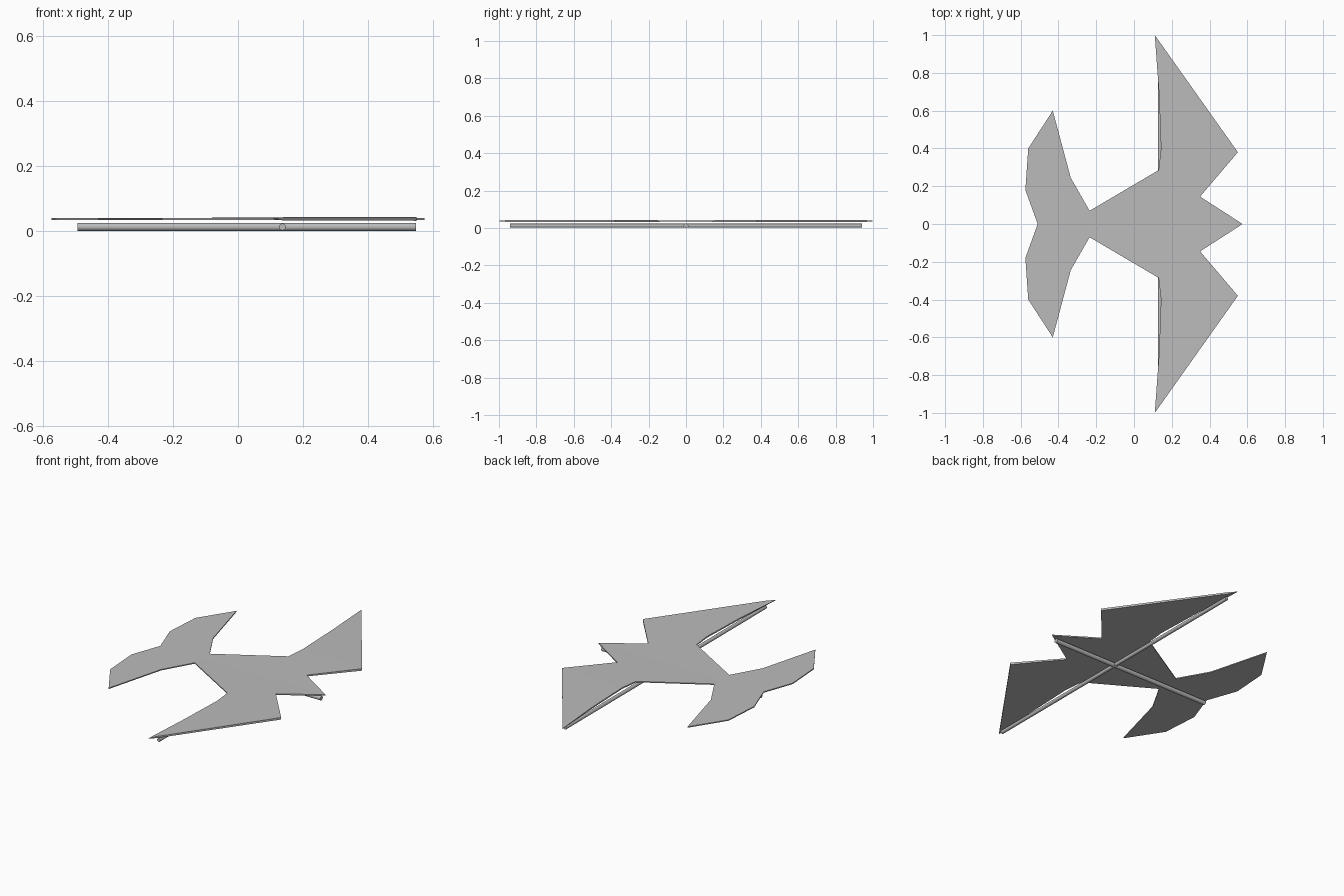
import bpy, bmesh, math

cube = bpy.data.objects.get("Cube")
if cube:
    bpy.data.objects.remove(cube)

grey = bpy.data.materials.new("plain_grey")
grey.use_nodes = True
colour = (0.5, 0.5, 0.5, 1)
grey.diffuse_color = colour
grey.node_tree.nodes["Principled BSDF"].inputs["Base Color"].default_value = colour

SAIL_Z = 0.0375

# Half outline of the bird-shaped sail: name -> (x, y, half thickness)
points = {
    "tail_notch": (-0.51, 0, 0.003), "tail_in": (-0.575, 0.18, 0.003),
    "tail_out": (-0.56, 0.4, 0.003), "tail_tip": (-0.43, 0.6, 0.003),
    "tail_front": (-0.335, 0.245, 0.003), "neck": (-0.235, 0.07, 0.003),
    "neck_mid": (-0.235, 0, 0.003), "root": (0.13, 0.285, 0.003),
    "trail_in": (0.143, 0.4, 0.004), "trail_out": (0.132, 0.7, 0.004),
    "wing_tip": (0.11, 1.0, 0.001), "near_tip": (0.14, 0.958, 0.005),
    "wing_corner": (0.55, 0.38, 0.006), "shoulder": (0.35, 0.145, 0.004),
    "beak": (0.575, 0, 0.003),
}
panels = [
    "tail_notch tail_in tail_out tail_tip tail_front neck neck_mid",
    "neck_mid neck root shoulder beak",
    "root trail_in wing_corner shoulder",
    "trail_in trail_out near_tip wing_corner",
    "trail_out wing_tip near_tip",
]


def build_sail():
    bm = bmesh.new()
    verts = {n: bm.verts.new((x, y, SAIL_Z + h)) for n, (x, y, h) in points.items()}
    for panel in panels:
        bm.faces.new([verts[n] for n in panel.split()])
    # Lower skin and rim
    made = bmesh.ops.extrude_face_region(bm, geom=bm.faces[:], use_keep_orig=True)
    for v in (g for g in made["geom"] if isinstance(g, bmesh.types.BMVert)):
        v.co.z = 2 * SAIL_Z - v.co.z
    # Open the centre seam so the mirrored half joins cleanly
    seam = [f for f in bm.faces if all(abs(v.co.y) < 1e-5 for v in f.verts)]
    bmesh.ops.delete(bm, geom=seam, context="FACES")
    bmesh.ops.recalc_face_normals(bm, faces=bm.faces[:])
    if max(bm.faces, key=lambda f: f.calc_center_median().z).normal.z < 0:
        bmesh.ops.reverse_faces(bm, faces=bm.faces[:])
    mesh = bpy.data.meshes.new("sail")
    bm.to_mesh(mesh)
    bm.free()
    mesh.materials.append(grey)
    sail = bpy.data.objects.new("sail", mesh)
    bpy.context.collection.objects.link(sail)
    mirror = sail.modifiers.new("mirror", "MIRROR")
    mirror.use_axis = (False, True, False)


def rod(name, radius, length, location, rotation):
    bpy.ops.mesh.primitive_cylinder_add(vertices=24, radius=radius, depth=length,
                                        location=location, rotation=rotation)
    obj = bpy.context.object
    obj.name = name
    obj.data.materials.append(grey)
    bpy.ops.object.shade_smooth_by_angle(angle=math.radians(40))


build_sail()
# Crossed rods under the sail
rod("spine_rod", 0.0125, 1.043, (0.027, 0, 0.0125), (0, math.pi / 2, 0))
rod("cross_rod", 0.0105, 1.88, (0.137, 0, 0.0125), (math.pi / 2, 0, 0))
